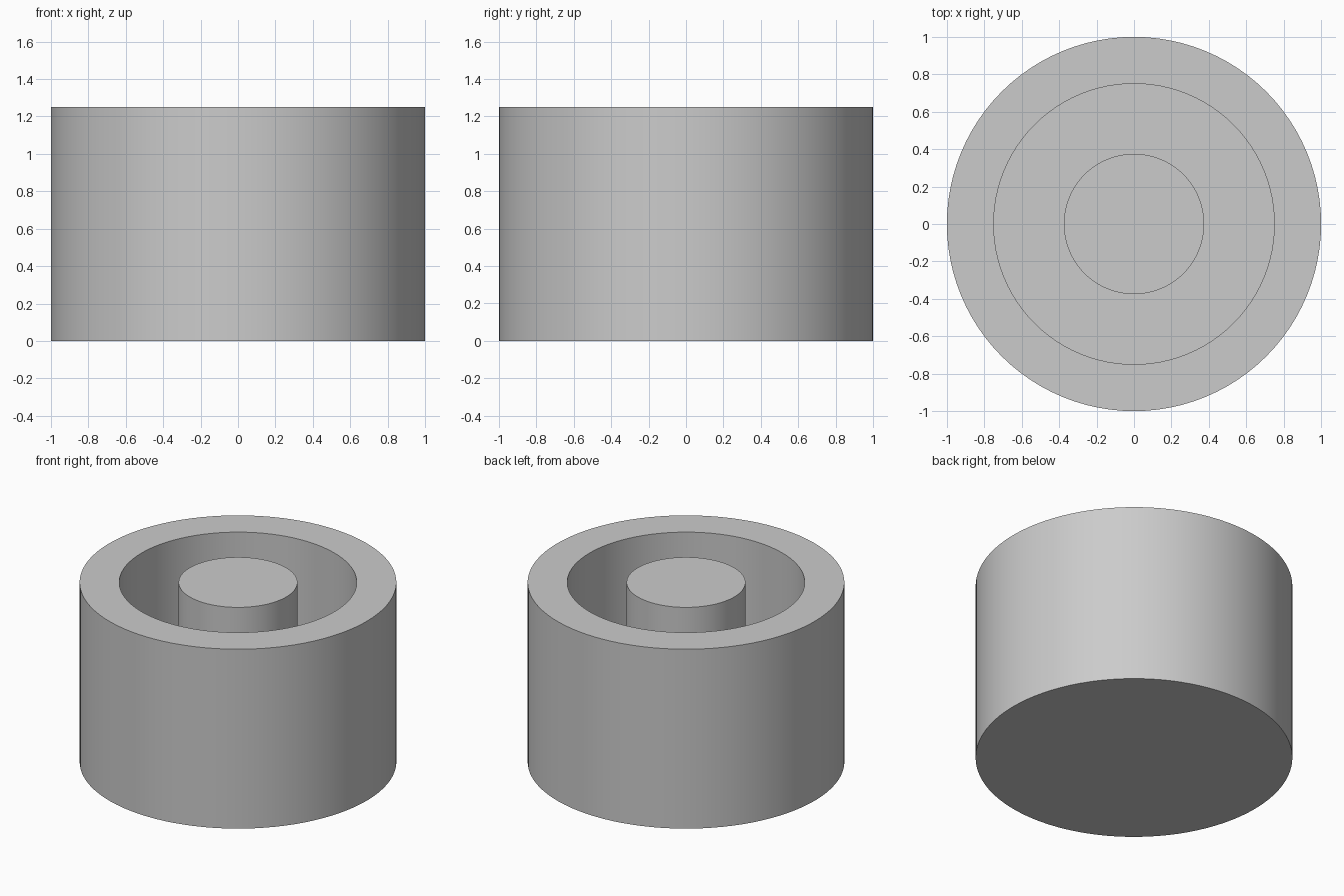
import bpy
import bmesh
import math

cube = bpy.data.objects.get("Cube")
if cube:
    bpy.data.objects.remove(cube, do_unlink=True)

OUTER, INNER, POST = 1.0, 0.75, 0.375
HEIGHT, FLOOR = 1.25, 0.25
SEGMENTS = 96

# Plain grey material
grey = bpy.data.materials.new("light_grey")
grey.use_nodes = True
colour = (0.6, 0.6, 0.6, 1.0)
grey.diffuse_color = colour
grey.node_tree.nodes["Principled BSDF"].inputs["Base Color"].default_value = colour

# Half section: base, outer wall, rim, groove and central post
profile = [(0, 0), (OUTER, 0), (OUTER, HEIGHT), (INNER, HEIGHT),
           (INNER, FLOOR), (POST, FLOOR), (POST, HEIGHT), (0, HEIGHT)]

# Turn the section about the z axis
bm = bmesh.new()
verts = [bm.verts.new((r, 0, z)) for r, z in profile]
edges = [bm.edges.new(pair) for pair in zip(verts, verts[1:])]
bmesh.ops.spin(bm, geom=verts + edges, cent=(0, 0, 0), axis=(0, 0, 1),
               angle=math.tau, steps=SEGMENTS)
bmesh.ops.remove_doubles(bm, verts=bm.verts, dist=0.0001)
bmesh.ops.recalc_face_normals(bm, faces=bm.faces)

mesh = bpy.data.meshes.new("ring_cup_with_post")
bm.to_mesh(mesh)
bm.free()
mesh.materials.append(grey)
cup = bpy.data.objects.new("ring_cup_with_post", mesh)
bpy.context.collection.objects.link(cup)

# Smooth round walls, crisp rims
bpy.ops.object.select_all(action="DESELECT")
cup.select_set(True)
bpy.context.view_layer.objects.active = cup
bpy.ops.object.shade_smooth_by_angle(angle=math.radians(30))
